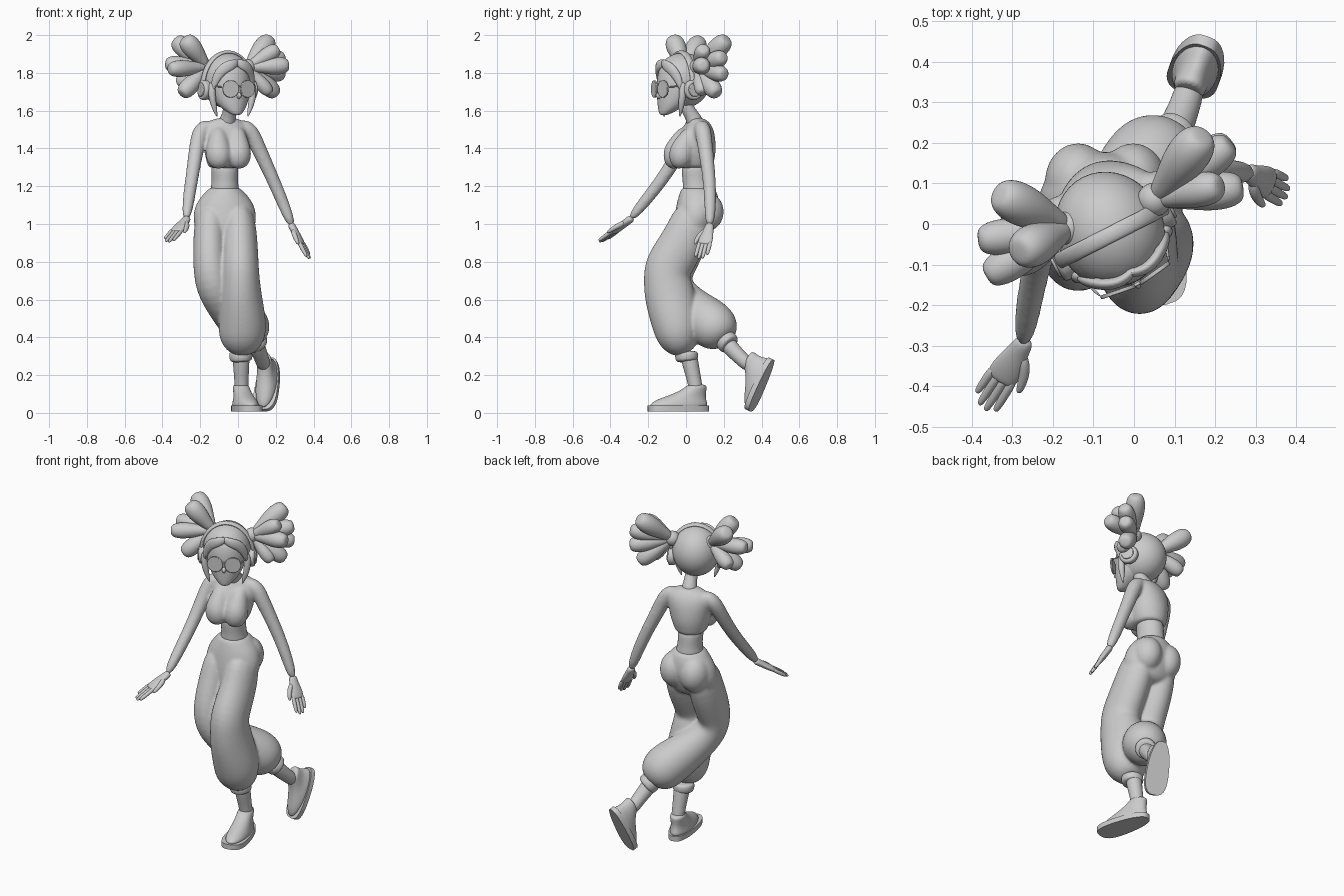
import bpy
import bmesh
import math
from mathutils import Vector, Matrix

cube = bpy.data.objects.get("Cube")
if cube:
    bpy.data.objects.remove(cube, do_unlink=True)

grey = bpy.data.materials.new("plain grey")
grey.use_nodes = True
grey.diffuse_color = (.6, .6, .6, 1)
grey.node_tree.nodes["Principled BSDF"].inputs["Base Color"].default_value = (.6, .6, .6, 1)

HEAD = Matrix.Translation((-.055, -.025, 1.735)) @ Matrix.Rotation(math.radians(27), 4, 'Z')
WORLD = Matrix.Identity(4)
Z = Vector((0, 0, 1))


def finish(name, bm, matrix=WORLD, levels=0):
    """Turn a bmesh into a smooth shaded object."""
    bmesh.ops.recalc_face_normals(bm, faces=bm.faces[:])
    mesh = bpy.data.meshes.new(name)
    bm.to_mesh(mesh)
    bm.free()
    mesh.materials.append(grey)
    obj = bpy.data.objects.new(name, mesh)
    bpy.context.collection.objects.link(obj)
    obj.matrix_world = matrix
    if levels:
        obj.modifiers.new("smooth", 'SUBSURF').levels = levels
        obj.modifiers["smooth"].render_levels = levels
    bpy.ops.object.select_all(action='DESELECT')
    obj.select_set(True)
    bpy.context.view_layer.objects.active = obj
    bpy.ops.object.shade_smooth_by_angle(angle=math.radians(50))
    return obj


def fuse(name, parts, rounds):
    """Blend overlapping parts into one continuous skin."""
    graph = bpy.context.evaluated_depsgraph_get()
    bm = bmesh.new()
    for part in parts:
        bm.from_mesh(part.evaluated_get(graph).to_mesh())
    for part in parts:
        bpy.data.objects.remove(part, do_unlink=True)
    obj = finish(name, bm)
    remesh = obj.modifiers.new("blend", 'REMESH')
    remesh.mode = 'VOXEL'
    remesh.voxel_size = .008
    remesh.use_smooth_shade = True
    soften = obj.modifiers.new("soften", 'SMOOTH')
    soften.iterations = rounds


def tube(name, rows, side=(1, 0, 0), flat=False, matrix=WORLD, sides=12):
    """Loft ellipses; each row is x, y, z, half width, half depth."""
    bm = bmesh.new()
    centres = [Vector(row[:3]) for row in rows]
    grow = 3 / (2 + math.cos(math.tau / sides))
    rings = []
    for i, row in enumerate(rows):
        along = centres[min(i + 1, len(rows) - 1)] - centres[max(i - 1, 0)]
        along = Z if flat else along.normalized()
        u = Vector(side)
        u = (u - along * u.dot(along)).normalized()
        v = along.cross(u)
        ring = []
        for k in range(sides):
            a = math.tau * k / sides
            offset = u * math.cos(a) * row[3] + v * math.sin(a) * row[4]
            ring.append(bm.verts.new(centres[i] + offset * grow))
        rings.append(ring)
    for low, high in zip(rings, rings[1:]):
        for k in range(sides):
            n = (k + 1) % sides
            bm.faces.new((low[k], low[n], high[n], high[k]))
    bm.faces.new(rings[0])
    bm.faces.new(rings[-1])
    return finish(name, bm, matrix, 2)


def limb(name, points, radii, side=(1, 0, 0), matrix=WORLD, sides=10):
    """Round tube through points."""
    rows = [(*p, r, r) for p, r in zip(points, radii)]
    return tube(name, rows, side, matrix=matrix, sides=sides)


def ball(name, centre, size, matrix=WORLD):
    bm = bmesh.new()
    bmesh.ops.create_uvsphere(bm, u_segments=24, v_segments=16, radius=1)
    bmesh.ops.transform(bm, matrix=Matrix.LocRotScale(centre, None, size), verts=bm.verts)
    return finish(name, bm, matrix)


def disc(name, centre, radius, depth, axis, matrix=WORLD):
    bm = bmesh.new()
    bmesh.ops.create_cone(bm, cap_ends=True, segments=28, radius1=radius, radius2=radius, depth=depth)
    turn = Vector(axis).to_track_quat('Z', 'Y')
    bmesh.ops.transform(bm, matrix=Matrix.LocRotScale(centre, turn, None), verts=bm.verts)
    obj = finish(name, bm, matrix)
    bevel = obj.modifiers.new("rounded rim", 'BEVEL')
    bevel.width = depth * .25
    bevel.segments = 2


# Torso with arms
facing = (.95, .3, 0)
tube("waist", [(-.07, .065, 1.15, .085, .085), (-.07, .062, 1.2, .07, .078),
               (-.07, .057, 1.25, .067, .077), (-.07, .05, 1.34, .077, .082)], facing, True)
upper = [tube("top", [(-.07, .05, 1.293, .082, .089), (-.068, .045, 1.31, .092, .098),
                      (-.065, .046, 1.37, .112, .112), (-.065, .05, 1.43, .12, .106),
                      (-.065, .06, 1.49, .13, .086), (-.065, .065, 1.535, .12, .058),
                      (-.06, .05, 1.565, .05, .04)], facing, True)]
for s in (-1, 1):
    upper.append(limb("bust", [(-.055 + s * .05, .025 + s * .015, 1.51), (-.053 + s * .052, -.01 + s * .015, 1.44),
                               (-.05 + s * .053, -.042 + s * .015, 1.38), (-.05 + s * .05, -.04 + s * .015, 1.335),
                               (-.05 + s * .045, -.02 + s * .015, 1.3)], [.035, .055, .07, .066, .04]))
upper.append(limb("left_arm", [(.0, .075, 1.53), (.065, .09, 1.5), (.1, .1, 1.42), (.175, .122, 1.26),
                               (.235, .13, 1.12), (.29, .125, .98)], [.037, .045, .041, .035, .033, .025]))
upper.append(limb("right_arm", [(-.14, .045, 1.53), (-.2, .025, 1.5), (-.217, -.015, 1.42), (-.24, -.1, 1.27),
                                (-.26, -.2, 1.14), (-.275, -.3, 1.02)], [.037, .045, .041, .035, .033, .025]))
fuse("upper_body", upper, 12)
limb("neck", [(-.06, .055, 1.52), (-.05, .035, 1.57), (-.04, .0, 1.62), (-.04, -.02, 1.69)],
     [.052, .037, .034, .04])

# Trousers
trousers = [tube("hips", [(-.07, .06, 1.2, .073, .082), (-.07, .066, 1.17, .102, .097),
                          (-.07, .065, 1.12, .147, .112), (-.07, .06, 1.05, .17, .12),
                          (-.07, .04, .97, .16, .11), (-.07, .03, .91, .1, .085)], flat=True)]
for s in (-1, 1):
    trousers.append(ball("seat", (-.07 + s * .068, .105, 1.065), (.082, .095, .105)))
trousers.append(tube("left_leg", [(.0, .06, 1.1, .08, .11), (.01, .005, .93, .093, .117),
                                  (.012, -.102, .775, .097, .128), (.014, -.1, .7, .101, .126),
                                  (.015, -.084, .61, .112, .134), (.025, -.05, .47, .128, .131),
                                  (.02, -.035, .38, .121, .111), (.015, .0, .31, .06, .055)]))
trousers.append(tube("right_leg", [(-.14, .06, 1.1, .08, .11), (-.15, .012, .93, .088, .115),
                                   (-.15, -.068, .76, .088, .11), (-.135, -.07, .66, .091, .103),
                                   (-.05, .02, .555, .105, .113), (.03, .125, .48, .126, .131),
                                   (.07, .18, .425, .119, .121), (.1, .215, .38, .06, .06)]))
fuse("trousers", trousers, 8)
limb("left_cuff", [(.015, .003, .33), (.015, .003, .31), (.015, .005, .28), (.016, .006, .27)],
     [.055, .062, .06, .045], sides=16)
limb("right_cuff", [(.085, .2, .395), (.09, .21, .385), (.108, .23, .362), (.112, .235, .357)],
     [.05, .06, .058, .045], sides=16)

# Lower legs
limb("left_shin", [(.015, .01, .33), (.017, .025, .25), (.018, .045, .17), (.02, .06, .08)],
     [.046, .043, .036, .038])
limb("right_shin", [(.08, .19, .4), (.105, .24, .34), (.127, .295, .285), (.14, .345, .24)],
     [.046, .043, .037, .038])


# Shoes
def shoe(word, matrix):
    tube(word + "_shoe_upper", [(0, -.04, .015, .062, .157), (0, -.04, .04, .062, .156),
                                (0, -.022, .065, .053, .13), (0, .016, .09, .046, .09),
                                (0, .05, .12, .044, .062), (0, .062, .145, .041, .05)],
         flat=True, matrix=matrix, sides=16)
    bm = bmesh.new()
    outline = []
    for k in range(32):
        a = math.tau * k / 32
        c, s = math.cos(a), math.sin(a)
        x = math.copysign(abs(c) ** .7, c) * .069 * (1 - .2 * s)
        y = math.copysign(abs(s) ** .85, s) * .165 - .04
        outline.append(bm.verts.new((x, y, 0)))
    base = bm.faces.new(outline)
    top = bmesh.ops.extrude_face_region(bm, geom=[base])["geom"]
    bmesh.ops.translate(bm, vec=(0, 0, .03), verts=[g for g in top if isinstance(g, bmesh.types.BMVert)])
    finish(word + "_shoe_sole", bm, matrix)


shoe("left", Matrix.Translation((.03, 0, .008)) @ Matrix.Rotation(math.radians(14), 4, 'Z'))
shoe("right", Matrix.Translation((.166, .417, .178)) @ Matrix.Rotation(math.radians(-20), 4, 'Z')
     @ Matrix.Rotation(math.radians(65), 4, 'X') @ Matrix.Scale(.92, 4))


# Hands
def hand(word, wrist, tip, thumb_way):
    wrist, tip = Vector(wrist), Vector(tip)
    way = tip - wrist
    u = Vector(thumb_way)
    u = (u - way * u.dot(way) / way.length_squared).normalized()
    sizes = ((-.08, .023, .021), (.1, .025, .018), (.3, .037, .018), (.5, .04, .015), (.58, .034, .011))
    tube(word + "_palm", [(*(wrist + way * t), w, d) for t, w, d in sizes], u)
    for i, reach in enumerate((.94, 1, .98, .86)):
        spread = u * (.028 - .019 * i)
        start = wrist + way * .45 + spread
        end = wrist + way * reach + spread * 1.1
        limb(f"{word}_finger_{i + 1}", [start, start.lerp(end, .5), start.lerp(end, .9), end],
             [.0115, .011, .009, .005], u, sides=8)
    start = wrist + way * .12 + u * .012
    limb(word + "_thumb", [start, start + way * .18 + u * .03, start + way * .4 + u * .042,
                           start + way * .46 + u * .042], [.014, .014, .01, .005], u, sides=8)


hand("left", (.285, .125, .99), (.38, .075, .815), (-.3, -.9, 0))
hand("right", (-.273, -.295, 1.025), (-.375, -.455, .905), (.85, -.5, 0))

# Head
tube("head", [(0, -.105, -.16, .02, .018), (0, -.09, -.143, .042, .038), (0, -.058, -.11, .077, .073),
              (0, -.02, -.05, .107, .112), (0, -.005, .02, .12, .127), (0, 0, .09, .112, .122),
              (0, .01, .15, .07, .08)], flat=True, matrix=HEAD, sides=16)
ball("nose", (0, -.125, -.055), (.013, .025, .018), HEAD)
ball("lips", (0, -.112, -.105), (.024, .016, .01), HEAD)

# Hair cap, opened over the face
bm = bmesh.new()
bmesh.ops.create_uvsphere(bm, u_segments=40, v_segments=28, radius=1)
bmesh.ops.transform(bm, matrix=Matrix.LocRotScale((0, .01, .025), None, (.133, .148, .146)), verts=bm.verts)
for spot, normal in (((0, -.055, 0), (0, 1, .25)), ((0, 0, .1), (0, 0, 1))):
    bmesh.ops.bisect_plane(bm, geom=bm.verts[:] + bm.edges[:] + bm.faces[:], plane_co=spot, plane_no=normal)
middles = [(f, f.calc_center_median()) for f in bm.faces]
face_area = [f for f, m in middles if m.y + .055 + m.z * .25 < 0 and m.z < .1]
bmesh.ops.delete(bm, geom=face_area, context='FACES')
cap = finish("hair_cap", bm, HEAD)
cap.modifiers.new("thickness", 'SOLIDIFY').thickness = .014

for word, s in (("left", 1), ("right", -1)):
    tube(word + "_fringe", [(s * -.015, -.1, .125, .012, .01), (s * .03, -.12, .11, .028, .014),
                            (s * .08, -.1, .09, .03, .016), (s * .112, -.07, .03, .024, .014),
                            (s * .118, -.062, -.03, .006, .006)], (0, 0, 1), matrix=HEAD)
    limb(word + "_side_lock", [(s * .12, -.05, .02), (s * .122, -.055, -.06), (s * .107, -.055, -.12),
                               (s * .09, -.055, -.17)], [.018, .02, .014, .003], matrix=HEAD)
    # Headphones and glasses
    disc(word + "_ear_cup", (s * .138, 0, -.025), .053, .038, (1, 0, 0), HEAD)
    disc(word + "_ear_cup_cover", (s * .156, 0, -.025), .036, .016, (1, 0, 0), HEAD)
    disc(word + "_lens", (s * .05, -.134, -.02), .046, .01, (s * .15, -1, 0), HEAD)
    limb(word + "_glasses_arm", [(s * .093, -.128, -.01), (s * .114, -.07, -.005), (s * .125, 0, 0)],
         [.004] * 3, (0, 0, 1), HEAD, 6)
limb("glasses_bridge", [(-.015, -.136, -.01), (0, -.14, -.005), (.015, -.136, -.01)],
     [.004] * 3, (0, 0, 1), HEAD, 6)
arc = [math.pi * k / 16 for k in range(17)]
tube("headphone_band", [(.147 * math.cos(a), 0, .18 * math.sin(a) - .005, .02, .01) for a in arc],
     (0, 1, 0), matrix=HEAD)

# Bunches of rounded hair lobes: tip position and thickness
bunches = {
    "left": ((.05, .06, 1.83), [(.17, .22, 1.98, .053), (.24, .2, 1.885, .046), (.27, .09, 1.84, .046),
                                (.205, .165, 1.685, .047), (.215, .095, 1.93, .042), (.17, .085, 1.69, .036),
                                (.24, .205, 1.79, .046)]),
    "right": ((-.16, -.01, 1.83), [(-.285, -.07, 1.985, .052), (-.335, .075, 1.975, .052), (-.385, -.04, 1.85, .044),
                                   (-.3, -.1, 1.685, .047), (-.365, -.13, 1.82, .044), (-.32, .03, 1.74, .042)]),
}
for word, (root, tips) in bunches.items():
    root = Vector(root)
    ball(word + "_hair_tie", root, (.042, .042, .042))
    for i, (x, y, z, r) in enumerate(tips):
        tip = Vector((x, y, z))
        limb(f"{word}_hair_lobe_{i + 1}", [root.lerp(tip, t) for t in (0, .3, .55, .8, .96, 1)],
             [.022, r * .68, r * .98, r * 1.04, r * .78, r * .4], (.2, .5, .8))
